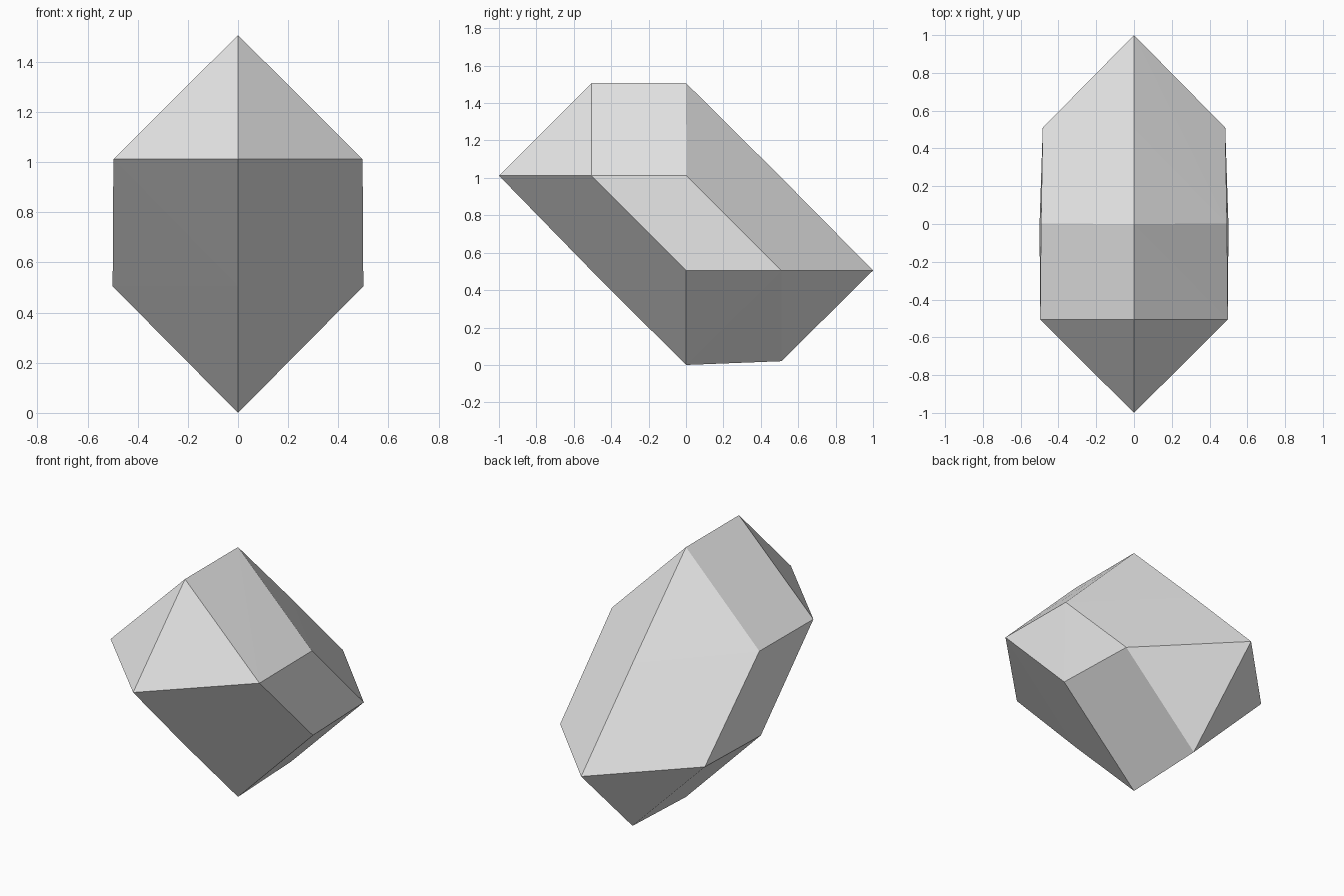
import bpy
import bmesh

# Remove the default cube
cube = bpy.data.objects.get("Cube")
if cube:
    bpy.data.objects.remove(cube, do_unlink=True)

# Plain grey stone colour
grey = bpy.data.materials.new("light_grey")
grey.use_nodes = True
colour = (0.8, 0.8, 0.8, 1.0)
grey.diffuse_color = colour
grey.node_tree.nodes["Principled BSDF"].inputs["Base Color"].default_value = colour

# Central outline of the slanted crystal, as (y, z) on the plane x = 0
ridge = [(-1, 1.012), (-0.505, 1.507), (0, 1.507), (0.508, 1.003),
         (1, 0.505), (0.51, 0.02), (0, 0), (-0.505, 0.504)]

# Corners of the side facets, as (x, y, z), mirrored to both sides
side = [(0.497, -0.505, 1.012), (0.492, 0.003, 1.012),
        (0.483, 0.51, 0.505), (0.5, 0, 0.505)]

# Wrap the corners in a convex skin to form the facets
bm = bmesh.new()
for y, z in ridge:
    bm.verts.new((0, y, z))
for x, y, z in side:
    for sign in (-1, 1):
        bm.verts.new((sign * x, y, z))
bmesh.ops.convex_hull(bm, input=bm.verts[:])
bmesh.ops.recalc_face_normals(bm, faces=bm.faces[:])

mesh = bpy.data.meshes.new("crystal")
bm.to_mesh(mesh)
bm.free()
mesh.materials.append(grey)
crystal = bpy.data.objects.new("crystal", mesh)
bpy.context.collection.objects.link(crystal)
